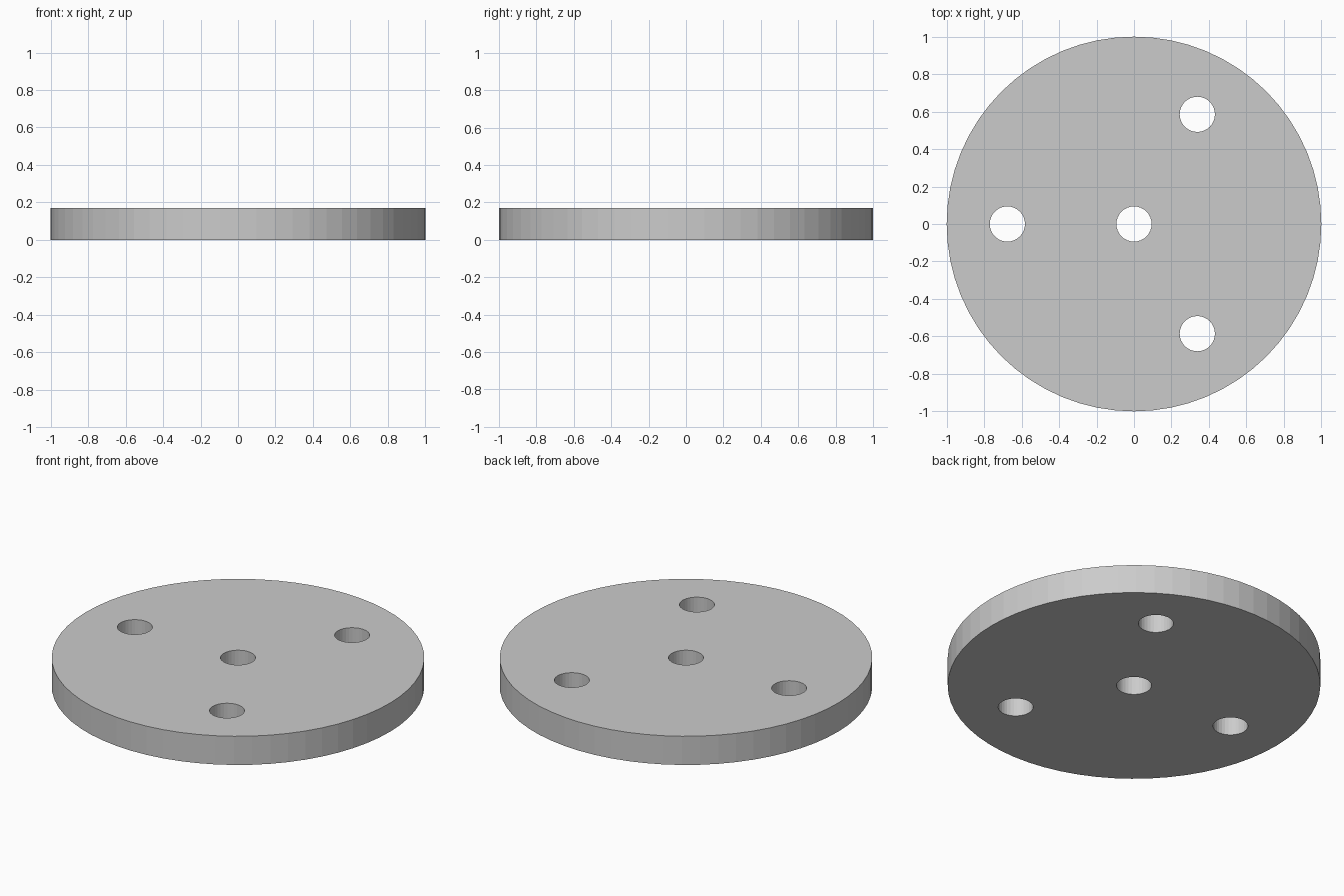
import bpy
from math import cos, sin, radians

if "Cube" in bpy.data.objects:
    bpy.data.objects.remove(bpy.data.objects["Cube"])

THICK = 0.17
HOLE_R = 0.094
BOLT_R = 0.676


def cylinder(name, radius, depth, x, y, z, sides):
    bpy.ops.mesh.primitive_cylinder_add(
        vertices=sides, radius=radius, depth=depth, location=(x, y, z))
    obj = bpy.context.object
    obj.name = name
    return obj


# Flat round plate
plate = cylinder("round_plate", 1.0, THICK, 0, 0, THICK / 2, 64)

# Through holes: one in the centre, three evenly spaced around it
centres = [(0, 0)] + [(BOLT_R * cos(radians(a)), BOLT_R * sin(radians(a)))
                      for a in (60, 180, 300)]
for x, y in centres:
    cutter = cylinder("hole_cutter", HOLE_R, THICK * 3, x, y, THICK / 2, 32)
    cutter.hide_render = True
    cut = plate.modifiers.new("hole", 'BOOLEAN')
    cut.operation = 'DIFFERENCE'
    cut.solver = 'EXACT'
    cut.object = cutter
    bpy.context.view_layer.objects.active = plate
    bpy.ops.object.modifier_apply(modifier=cut.name)
    bpy.data.objects.remove(cutter)
